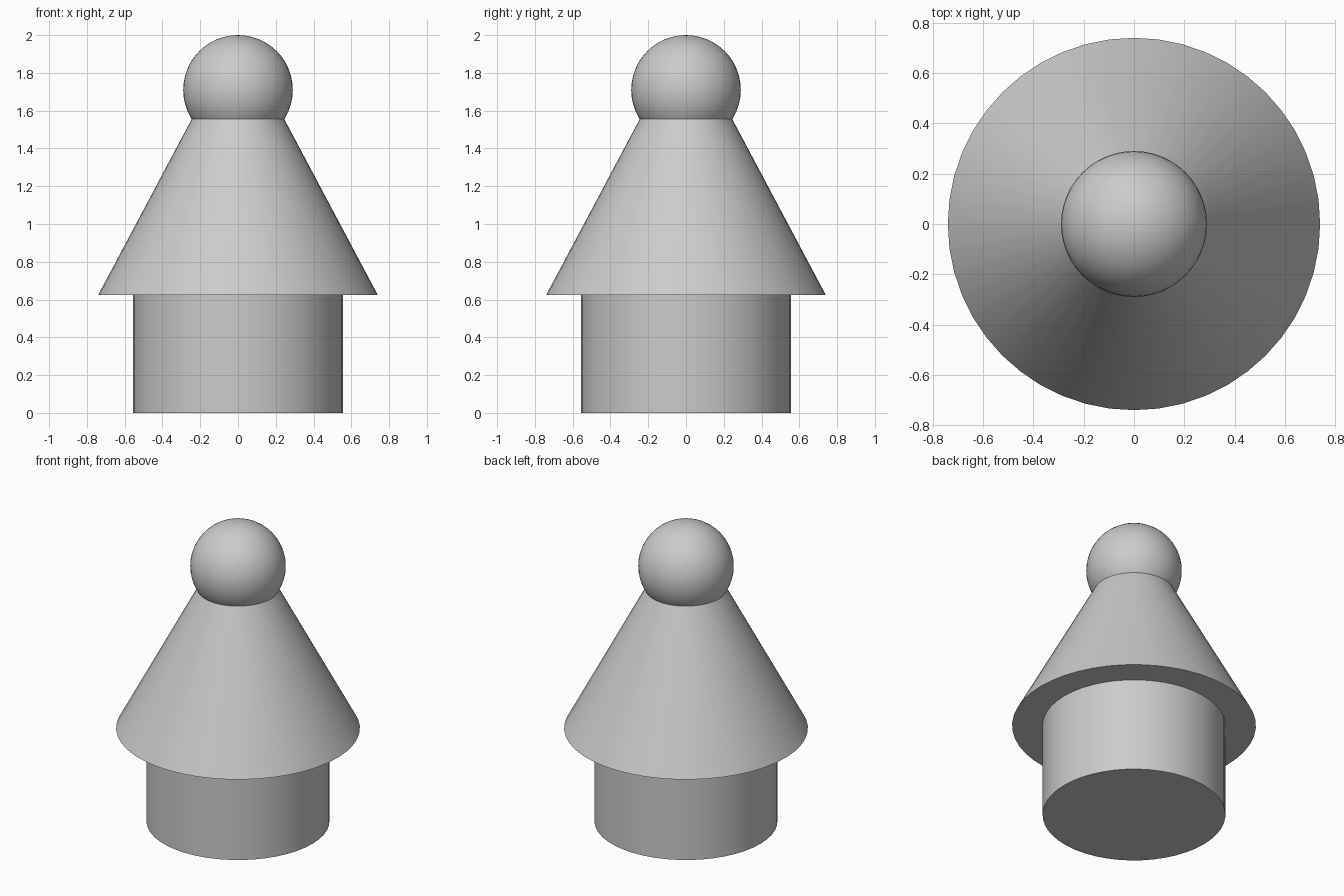
import bpy
import math

cube = bpy.data.objects.get("Cube")
if cube:
    bpy.data.objects.remove(cube, do_unlink=True)

SIDES = 48

# Single plain grey
grey = bpy.data.materials.new("plain_grey")
grey.use_nodes = True
colour = (0.6, 0.6, 0.6, 1)
grey.diffuse_color = colour
grey.node_tree.nodes["Principled BSDF"].inputs["Base Color"].default_value = colour


def finish(name):
    obj = bpy.context.object
    obj.name = obj.data.name = name
    obj.data.materials.append(grey)
    bpy.ops.object.shade_smooth_by_angle(angle=math.radians(30))


def frustum(name, bottom, top, z0, z1):
    bpy.ops.mesh.primitive_cone_add(
        vertices=SIDES, radius1=bottom, radius2=top,
        depth=z1 - z0, location=(0, 0, (z0 + z1) / 2))
    finish(name)


# Round plinth
frustum("base_cylinder", 0.555, 0.555, 0, 0.625)

# Overhanging tapered body
frustum("tapered_body", 0.74, 0.245, 0.625, 1.555)

# Ball resting in the top of the body
bpy.ops.mesh.primitive_uv_sphere_add(
    segments=SIDES, ring_count=24, radius=0.29, location=(0, 0, 1.71))
finish("top_ball")
